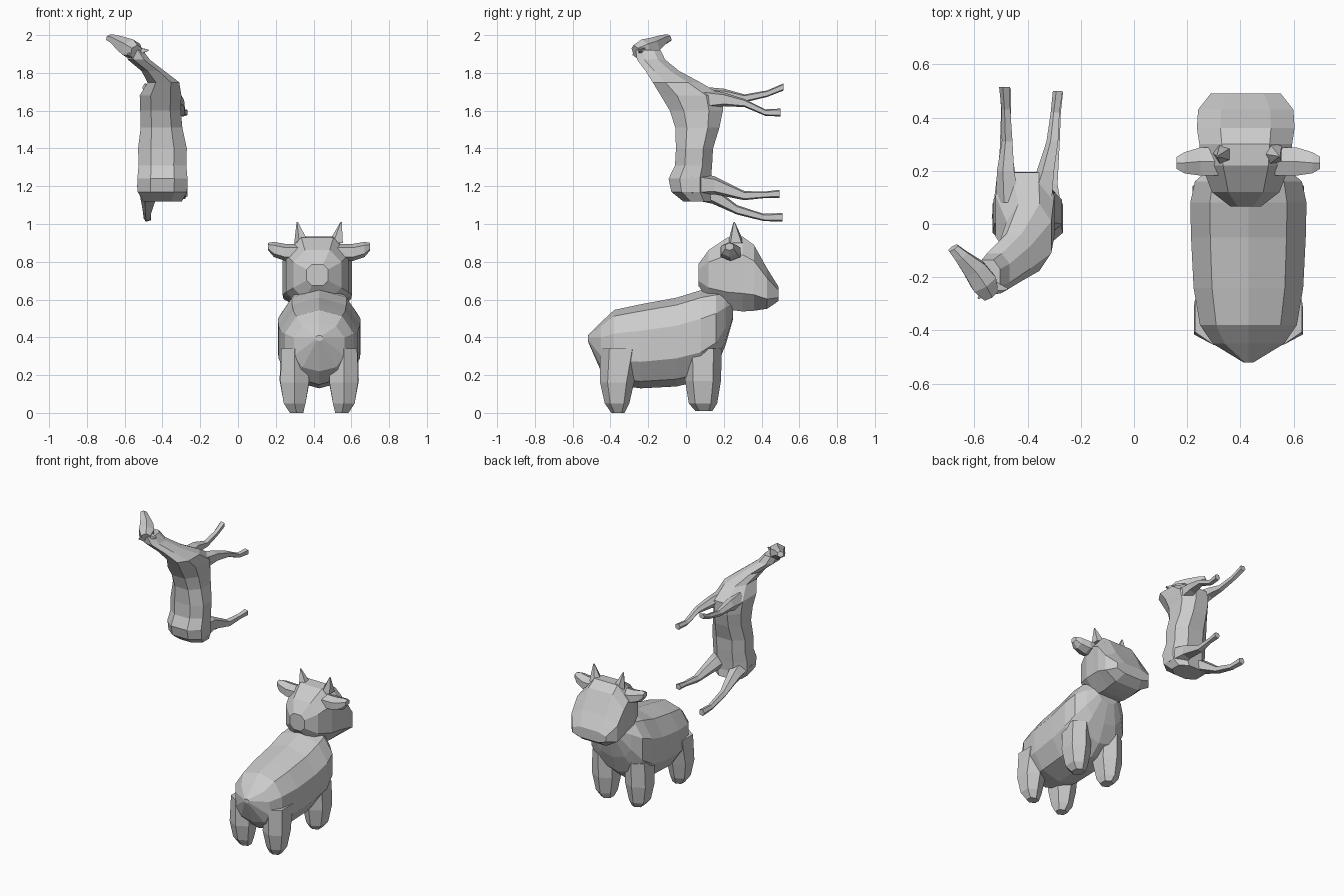
import bpy, bmesh, math
from mathutils import Vector


def loft(name, rings, normal, sides=8, power=0.85, turn=0.5):
    """Closed skin over rings (x, y, z, half width, half height) facing 'normal'."""
    n = Vector(normal).normalized()
    if abs(n.z) > 0.99:
        u, v = Vector((1, 0, 0)), Vector((0, 1, 0))
    else:
        u = n.cross(Vector((0, 0, 1))).normalized()
        v = u.cross(n)
    bm = bmesh.new()
    loops = []
    for x, y, z, a, b in rings:
        loop = []
        for i in range(sides):
            t = 2 * math.pi * (i + turn) / sides
            c, s = math.cos(t), math.sin(t)
            c = math.copysign(abs(c) ** power, c)
            s = math.copysign(abs(s) ** power, s)
            loop.append(bm.verts.new(Vector((x, y, z)) + u * a * c + v * b * s))
        loops.append(loop)
    for p, q in zip(loops, loops[1:]):
        for i in range(sides):
            j = (i + 1) % sides
            bm.faces.new((p[i], p[j], q[j], q[i]))
    bm.faces.new(loops[0])
    bm.faces.new(loops[-1])
    bmesh.ops.recalc_face_normals(bm, faces=bm.faces)
    mesh = bpy.data.meshes.new(name)
    bm.to_mesh(mesh)
    bm.free()
    ob = bpy.data.objects.new(name, mesh)
    bpy.context.collection.objects.link(ob)
    return ob


def profile(cx, rows):
    """Rows of (y, bottom, top, half width) to rings along y."""
    return [(cx, y, (lo + hi) / 2, w, (hi - lo) / 2) for y, lo, hi, w in rows]


X, Y, Z = (1, 0, 0), (0, 1, 0), (0, 0, 1)
CX = 0.43

# Calf: body with pointed rump and neck
loft("calf_body", profile(CX, [
    (-0.52, 0.38, 0.41, 0.02), (-0.45, 0.22, 0.48, 0.14), (-0.38, 0.15, 0.545, 0.19),
    (-0.24, 0.13, 0.575, 0.215), (-0.05, 0.14, 0.61, 0.225), (0.08, 0.17, 0.65, 0.228),
    (0.16, 0.24, 0.66, 0.21), (0.21, 0.36, 0.65, 0.15), (0.25, 0.50, 0.62, 0.08)]),
    Y, 10, 0.85)

# Calf: big boxy head with sloping face
loft("calf_head", profile(0.42, [
    (0.065, 0.67, 0.79, 0.06), (0.12, 0.59, 0.87, 0.135), (0.22, 0.535, 0.94, 0.175),
    (0.30, 0.525, 0.945, 0.185), (0.36, 0.53, 0.90, 0.195), (0.43, 0.545, 0.77, 0.19),
    (0.49, 0.59, 0.67, 0.14)]), Y, 8, 0.75)

# Calf: legs, ears and horns on both sides
for side, s in (("left", -1), ("right", 1)):
    x = CX + s * 0.13
    loft(f"calf_front_leg_{side}", [
        (x, 0.09, 0.34, 0.085, 0.10), (x, 0.09, 0.17, 0.09, 0.095),
        (x, 0.09, 0.05, 0.065, 0.075), (x - s * 0.01, 0.095, 0.01, 0.04, 0.045)], Z, 6)
    loft(f"calf_hind_leg_{side}", [
        (x, -0.345, 0.34, 0.08, 0.11), (x, -0.365, 0.16, 0.085, 0.09),
        (x, -0.365, 0.05, 0.065, 0.065), (x - s * 0.01, -0.36, 0.0, 0.04, 0.035)], Z, 6)
    loft(f"calf_ear_{side}", [
        (CX + s * 0.10, 0.235, 0.85, 0.06, 0.045), (CX + s * 0.18, 0.235, 0.85, 0.06, 0.045),
        (CX + s * 0.24, 0.23, 0.865, 0.045, 0.04), (CX + s * 0.27, 0.23, 0.88, 0.025, 0.02)], X, 6)
    loft(f"calf_horn_{side}", [
        (CX + s * 0.09, 0.265, 0.90, 0.042, 0.045),
        (CX + s * 0.116, 0.255, 1.01, 0.004, 0.004)], Z, 5)

# Upright foal: rump, barrel, shoulders and twisting neck
loft("foal_body", [
    (-0.40, 0.06, 1.12, 0.11, 0.08), (-0.40, 0.025, 1.17, 0.14, 0.11),
    (-0.40, 0.02, 1.24, 0.142, 0.12), (-0.40, 0.04, 1.31, 0.135, 0.105),
    (-0.40, 0.045, 1.40, 0.138, 0.105), (-0.405, 0.06, 1.51, 0.118, 0.125),
    (-0.41, 0.055, 1.60, 0.115, 0.15), (-0.41, 0.03, 1.68, 0.118, 0.175),
    (-0.395, -0.05, 1.75, 0.09, 0.135), (-0.45, -0.125, 1.81, 0.065, 0.095),
    (-0.525, -0.185, 1.87, 0.062, 0.08), (-0.55, -0.20, 1.92, 0.05, 0.07)], Z, 8)

# Foal: head and ears
loft("foal_head", [
    (-0.54, -0.265, 1.91, 0.035, 0.04), (-0.565, -0.22, 1.925, 0.055, 0.055),
    (-0.60, -0.17, 1.945, 0.048, 0.045), (-0.65, -0.12, 1.975, 0.03, 0.028),
    (-0.68, -0.09, 1.985, 0.022, 0.02)], (-0.12, 0.18, 0.08), 6)
for side, tip in (("left", (-0.585, -0.28, 1.895)), ("right", (-0.475, -0.245, 1.92))):
    loft(f"foal_ear_{side}", [
        (-0.54, -0.23, 1.915, 0.03, 0.03), (*tip, 0.005, 0.005)],
        Vector(tip) - Vector((-0.54, -0.23, 1.915)), 4)

# Foal: four thin legs reaching backward
legs = {
    "front_leg_left": [(-0.47, 0.08, 1.67, .05, .06), (-0.48, 0.20, 1.68, .035, .038),
                       (-0.475, 0.31, 1.665, .022, .022), (-0.48, 0.43, 1.69, .018, .018),
                       (-0.485, 0.515, 1.725, .022, .02)],
    "front_leg_right": [(-0.36, 0.08, 1.66, .06, .06), (-0.33, 0.20, 1.66, .035, .038),
                        (-0.305, 0.31, 1.64, .024, .022), (-0.295, 0.42, 1.59, .018, .018),
                        (-0.285, 0.50, 1.59, .02, .022)],
    "hind_leg_left": [(-0.47, 0.02, 1.20, .065, .07), (-0.475, 0.14, 1.155, .045, .05),
                      (-0.48, 0.27, 1.075, .025, .026), (-0.48, 0.41, 1.035, .02, .02),
                      (-0.48, 0.51, 1.035, .022, .024)],
    "hind_leg_right": [(-0.33, 0.03, 1.21, .075, .07), (-0.325, 0.15, 1.205, .045, .05),
                       (-0.30, 0.31, 1.15, .025, .025), (-0.29, 0.42, 1.155, .018, .018),
                       (-0.285, 0.495, 1.16, .022, .022)],
}
for name, path in legs.items():
    loft("foal_" + name, path, Y, 5)
